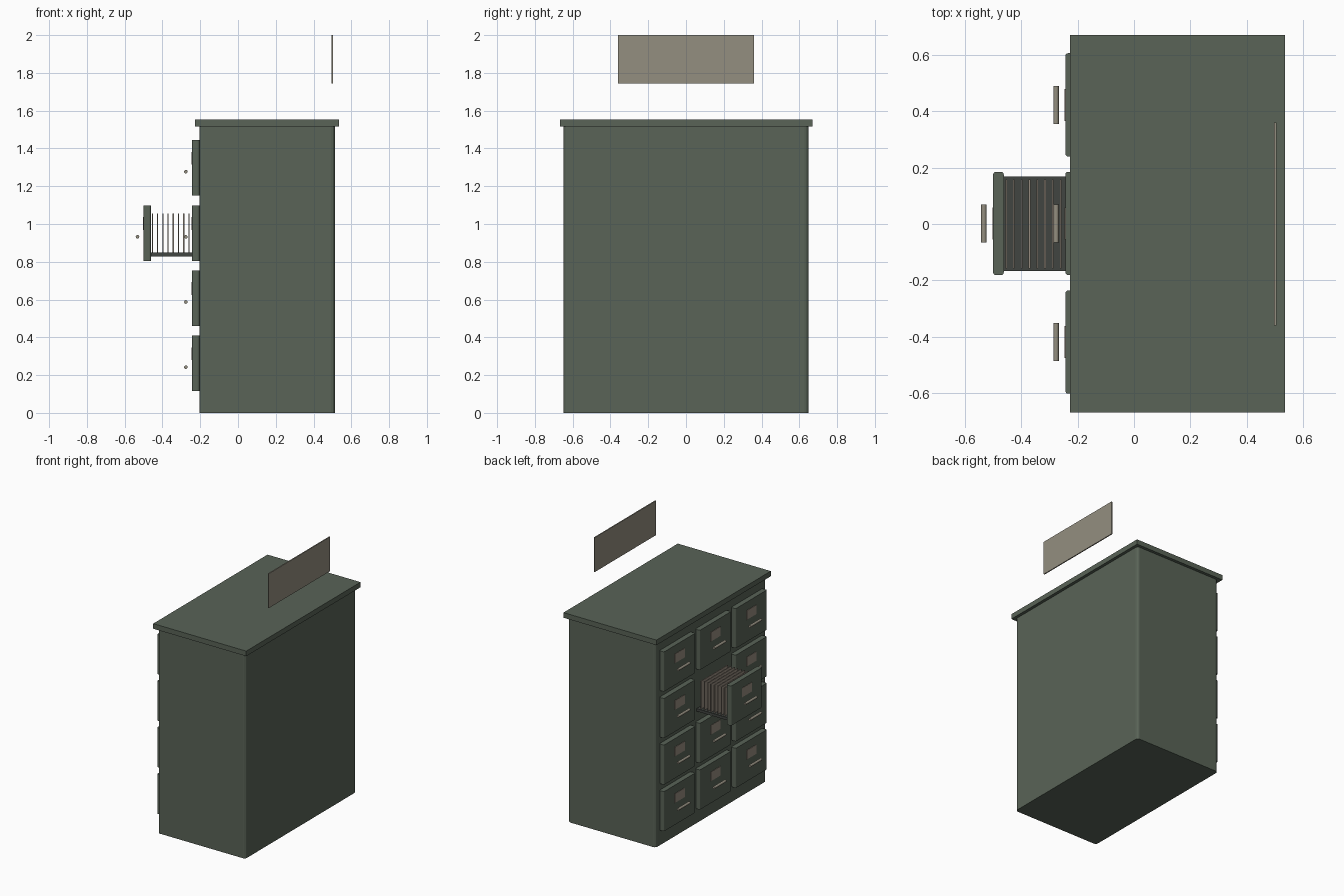
import bpy, bmesh, math

if "Cube" in bpy.data.objects:
    bpy.data.objects.remove(bpy.data.objects["Cube"])


def mat(name, col):
    m = bpy.data.materials.new(name)
    m.diffuse_color = (*col, 1)
    m.use_nodes = True
    m.node_tree.nodes["Principled BSDF"].inputs["Base Color"].default_value = m.diffuse_color
    return m


GREEN = mat("cabinet_green", (0.100, 0.126, 0.095))
DARK = mat("tray_dark", (0.052, 0.058, 0.052))
METAL = mat("dull_brass", (0.295, 0.272, 0.215))
PAPER = mat("paper_buff", (0.31, 0.265, 0.215))


def finish(bm, name, m):
    bmesh.ops.recalc_face_normals(bm, faces=bm.faces[:])
    me = bpy.data.meshes.new(name)
    bm.to_mesh(me)
    bm.free()
    me.materials.append(m)
    ob = bpy.data.objects.new(name, me)
    bpy.context.collection.objects.link(ob)
    return ob


def box(name, x, y, z, m, bevel=0):
    """Box from (min, max) ranges; bevel rounds the vertical edges only."""
    bm = bmesh.new()
    bmesh.ops.create_cube(bm, size=1)
    for v in bm.verts:
        for i, r in enumerate((x, y, z)):
            v.co[i] = r[1] if v.co[i] > 0 else r[0]
    if bevel:
        edges = [e for e in bm.edges
                 if abs(e.verts[0].co.z - e.verts[1].co.z) > 0.01]
        bmesh.ops.bevel(bm, geom=edges, offset=bevel, segments=3,
                        profile=0.5, affect='EDGES')
    return finish(bm, name, m)


def pull(name, x, y, z):
    """Round bar handle lying along y."""
    bm = bmesh.new()
    bmesh.ops.create_cone(bm, cap_ends=True, segments=12, radius1=0.0095,
                          radius2=0.0095, depth=0.134)
    for v in bm.verts:
        a, b, c = v.co
        v.co = (x + a, y + c, z + b)
    for f in bm.faces:
        f.smooth = len(f.verts) == 4
    ob = finish(bm, name, METAL)
    for e in ob.data.edges:
        d = ob.data.vertices[e.vertices[0]].co - ob.data.vertices[e.vertices[1]].co
        e.use_edge_sharp = abs(d.y) < 0.01
    return ob


# cabinet carcass and top slab
box("cabinet_body", (-0.205, 0.513), (-0.648, 0.648), (0, 1.517), GREEN, 0.02)
box("cabinet_top", (-0.227, 0.535), (-0.668, 0.670), (1.515, 1.553), GREEN)

# drawer fronts with label plates and bar pulls; one drawer is open
for row in range(4):
    for col in range(3):
        y = (col - 1) * 0.42 + 0.002
        z = 0.262 + row * 0.345
        is_open = row == 2 and col == 1
        x = -0.499 if is_open else -0.243
        tag = f"_{row}_{col}"
        box("drawer_front" + tag, (x, x + 0.038), (y - 0.183, y + 0.183),
            (z - 0.147, z + 0.147), GREEN, 0.01)
        box("label_plate" + tag, (x - 0.003, x + 0.002), (y - 0.057, y + 0.057),
            (z + 0.017, z + 0.085), PAPER)
        pull("drawer_pull" + tag, x - 0.033, y, z - 0.02)

# open drawer tray and files
box("drawer_tray", (-0.497, -0.2), (-0.166, 0.168), (0.828, 0.848), DARK)
for i in range(9):
    x = -0.453 + i * 0.0276
    box(f"file_card_{i}", (x - 0.003, x + 0.003), (-0.157, 0.157),
        (0.83, 1.055), PAPER)

# wall sign panel above the cabinet
box("wall_panel", (0.496, 0.504), (-0.36, 0.36), (1.745, 2.0), METAL)
